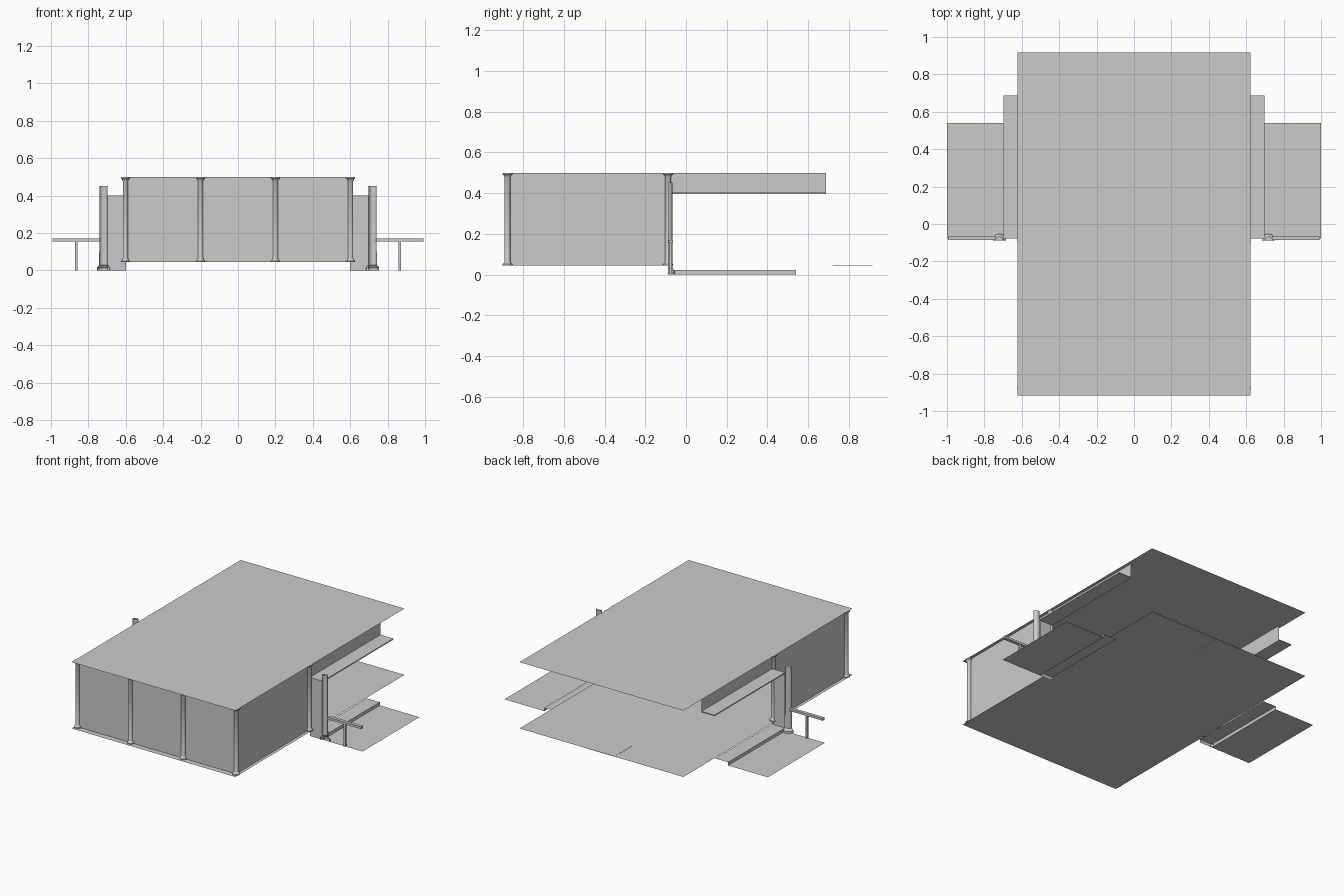
import bpy
import bmesh
from math import pi, cos, sin

if "Cube" in bpy.data.objects:
    bpy.data.objects.remove(bpy.data.objects["Cube"])

grey = bpy.data.materials.new("plain_grey")
grey.use_nodes = True
grey.diffuse_color = (0.6, 0.6, 0.6, 1)
grey.node_tree.nodes["Principled BSDF"].inputs["Base Color"].default_value = (0.6, 0.6, 0.6, 1)

FLOOR, CEILING = 0.045, 0.5
WALL_X, FRONT_Y, SIDE_Y = 0.6, -0.877, -0.088
SIDES = (("left", 1), ("right", -1))


def finish(name, bm):
    mesh = bpy.data.meshes.new(name)
    bm.to_mesh(mesh)
    bm.free()
    mesh.materials.append(grey)
    obj = bpy.data.objects.new(name, mesh)
    bpy.context.collection.objects.link(obj)
    return obj


def sheet(name, start, end, sweep):
    """Flat panel: the edge start-end swept along a vector."""
    bm = bmesh.new()
    a, b = bm.verts.new(start), bm.verts.new(end)
    c = bm.verts.new([p + q for p, q in zip(end, sweep)])
    d = bm.verts.new([p + q for p, q in zip(start, sweep)])
    bm.faces.new((a, b, c, d))
    return finish(name, bm)


def box(name, low, high):
    bm = bmesh.new()
    bmesh.ops.create_cube(bm, size=1)
    for v in bm.verts:
        v.co = [(l + h) / 2 + c * (h - l) for l, h, c in zip(low, high, v.co)]
    return finish(name, bm)


def column(name, x, y, profile, arc=2 * pi, steps=20):
    """Turned shaft from (radius, height) pairs; an arc of pi faces the back."""
    bm = bmesh.new()
    rings = []
    for r, z in profile:
        rings.append([bm.verts.new((x + r * cos(arc * i / steps),
                                    y + r * sin(arc * i / steps), z))
                      for i in range(steps + 1)])
    for low, high in zip(rings, rings[1:]):
        for i in range(steps):
            bm.faces.new((low[i], low[i + 1], high[i + 1], high[i]))
    bm.faces.new(rings[-1][:steps + (arc < 2 * pi)])
    bmesh.ops.remove_doubles(bm, verts=bm.verts, dist=0.0001)
    obj = finish(name, bm)
    bpy.ops.object.select_all(action="DESELECT")
    obj.select_set(True)
    bpy.context.view_layer.objects.active = obj
    bpy.ops.object.shade_smooth_by_angle()
    return obj


# Main floor, ceiling and the patch at the back of the floor
for name, z in (("floor", FLOOR), ("ceiling", CEILING)):
    sheet(name, (-0.622, -0.917, z), (0.622, -0.917, z), (0, 1.834, 0))
box("floor_patch", (-0.1, 0.72, FLOOR - 0.001), (0.095, 0.917, FLOOR + 0.001))

# Front wall
rise = (0, 0, CEILING - FLOOR)
sheet("front_wall", (-WALL_X, FRONT_Y, FLOOR), (WALL_X, FRONT_Y, FLOOR), rise)

# Wall columns with flared base and capital
wall_profile = [(0.024, FLOOR), (0.024, 0.051), (0.018, 0.057), (0.014, 0.066),
                (0.014, 0.479), (0.018, 0.487), (0.024, 0.492), (0.024, CEILING)]
for i, x in enumerate((-0.602, -0.2, 0.2, 0.602)):
    column(f"front_wall_column_{i + 1}", x, FRONT_Y, wall_profile)

post_profile = [(0.035, 0), (0.035, 0.014), (0.028, 0.024), (0.022, 0.03), (0.021, 0.452)]
for side, s in SIDES:
    # Side wall and its rear column
    sheet(f"{side}_wall", (s * WALL_X, FRONT_Y, FLOOR), (s * WALL_X, SIDE_Y, FLOOR), rise)
    column(f"{side}_wall_column", s * 0.602, SIDE_Y, wall_profile)

    # Return wall
    sheet(f"{side}_return_wall", (s * WALL_X, -0.078, 0), (s * 0.698, -0.078, 0), (0, 0, 0.4))

    # Overhead soffit with a thin ledge
    sheet(f"{side}_soffit_face", (s * WALL_X, -0.078, 0.4), (s * WALL_X, 0.688, 0.4), (0, 0, 0.1))
    x0, x1 = sorted((s * WALL_X, s * 0.698))
    box(f"{side}_soffit_ledge", (x0, -0.078, 0.395), (x1, 0.688, 0.402))

    # Low outer platform and step
    run = (0, 0.618, 0)
    sheet(f"{side}_platform", (s * 0.698, -0.078, 0), (s, -0.078, 0), run)
    sheet(f"{side}_step_riser", (s * 0.698, -0.078, 0), (s * 0.698, -0.078, 0.022), run)
    sheet(f"{side}_step_tread", (s * WALL_X, -0.078, 0.022), (s * 0.698, -0.078, 0.022), run)

    # Half-round entrance column
    column(f"{side}_entrance_column", s * 0.72, -0.088, post_profile, arc=pi, steps=14)

    # Handrail and its support
    x0, x1 = sorted((s * 0.738, s * 0.993))
    box(f"{side}_handrail", (x0, -0.086, 0.155), (x1, -0.064, 0.17))
    x0, x1 = sorted((s * 0.858, s * 0.872))
    box(f"{side}_handrail_post", (x0, -0.082, 0), (x1, -0.068, 0.155))
